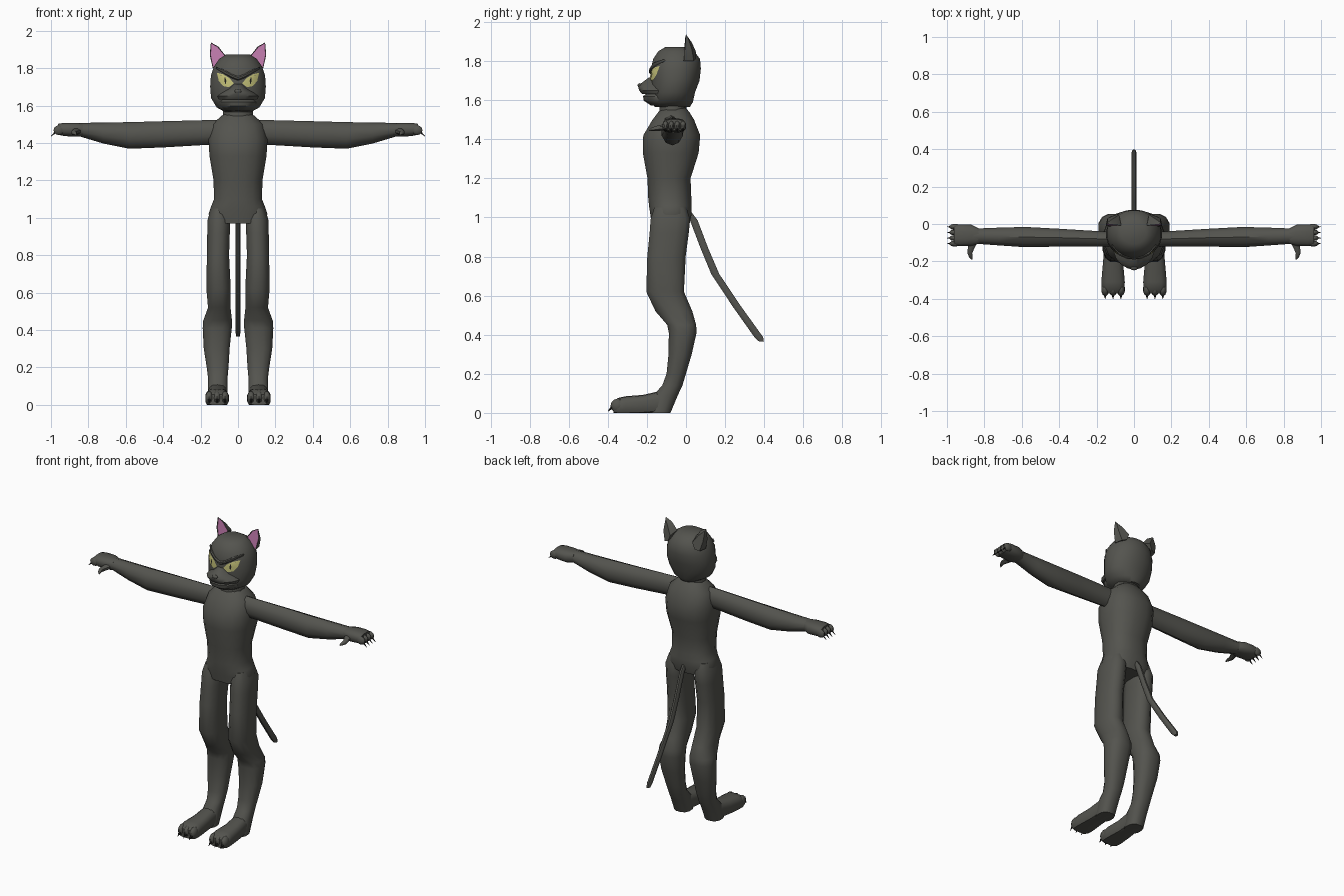
import bpy, bmesh, math
from mathutils import Vector, Matrix
from mathutils.bvhtree import BVHTree

if "Cube" in bpy.data.objects:
    bpy.data.objects.remove(bpy.data.objects["Cube"])


def material(name, r, g, b):
    m = bpy.data.materials.new(name)
    m.diffuse_color = (r, g, b, 1)
    m.use_nodes = True
    m.node_tree.nodes["Principled BSDF"].inputs["Base Color"].default_value = m.diffuse_color
    return m


FUR = material("charcoal fur", 0.088, 0.088, 0.077)
PINK = material("ear pink", 0.54, 0.20, 0.42)
YELLOW = material("eye yellow", 0.58, 0.56, 0.20)
BLACK = material("claw black", 0.015, 0.015, 0.014)


def finish(name, bm, mats=(FUR,), mirror=False, angle=42, recalc=True):
    if recalc:
        bmesh.ops.recalc_face_normals(bm, faces=bm.faces[:])
    me = bpy.data.meshes.new(name)
    bm.to_mesh(me)
    bm.free()
    for m in mats:
        me.materials.append(m)
    me.shade_smooth()
    me.set_sharp_from_angle(angle=math.radians(angle))
    ob = bpy.data.objects.new(name, me)
    bpy.context.collection.objects.link(ob)
    if mirror:
        ob.modifiers.new("mirror", 'MIRROR').use_clip = False
    return ob


def sgn_pow(v, p):
    return math.copysign(abs(v) ** p, v)


def bridge(bm, loops):
    """Skin a list of equal point loops and cap both ends."""
    rows = [[bm.verts.new(p) for p in lp] for lp in loops]
    n = len(rows[0])
    for a, b in zip(rows, rows[1:]):
        for i in range(n):
            bm.faces.new((a[i], a[(i + 1) % n], b[(i + 1) % n], b[i]))
    return bm.faces.new(rows[0]), bm.faces.new(rows[-1])


def loft_mesh(rings, axis='z', n=12, e=2.3):
    """Rings are (x, y, z, half width a, half width b) across the axis."""
    ia, ib = {'x': (1, 2), 'y': (0, 2), 'z': (0, 1)}[axis]
    loops = []
    for x, y, z, a, b in rings:
        lp = []
        for k in range(n):
            t = 2 * math.pi * (k + 0.5) / n
            p = Vector((x, y, z))
            p[ia] += a * sgn_pow(math.cos(t), 2 / e)
            p[ib] += b * sgn_pow(math.sin(t), 2 / e)
            p.z = max(p.z, 0)
            lp.append(p)
        loops.append(lp)
    bm = bmesh.new()
    bridge(bm, loops)
    return bm


def loft(name, rings, axis='z', n=12, e=2.3, mirror=False):
    return finish(name, loft_mesh(rings, axis, n, e), mirror=mirror)


def blobs(name, items):
    bm = bmesh.new()
    for c, r in items:
        mat = Matrix.Translation(c) @ Matrix.Diagonal((*r, 1))
        bmesh.ops.create_uvsphere(bm, u_segments=10, v_segments=6, radius=1, matrix=mat)
    return finish(name, bm, mirror=True)


def spikes(name, items, r):
    bm = bmesh.new()
    for a, b in items:
        a, b = Vector(a), Vector(b)
        d = b - a
        mat = Matrix.Translation((a + b) / 2) @ d.to_track_quat('Z', 'Y').to_matrix().to_4x4()
        bmesh.ops.create_cone(bm, cap_ends=True, segments=6, radius1=r, radius2=0.001,
                              depth=d.length, matrix=mat)
    return finish(name, bm, (BLACK,), mirror=True)


# Torso and neck
loft("torso", [(0, -.08, .97, .145, .098), (0, -.077, 1.02, .16, .108), (0, -.08, 1.06, .146, .111),
               (0, -.083, 1.10, .13, .112), (0, -.087, 1.20, .133, .112), (0, -.078, 1.33, .155, .145),
               (0, -.073, 1.42, .16, .148), (0, -.065, 1.50, .14, .108), (0, -.062, 1.54, .095, .08),
               (0, -.06, 1.56, .07, .06)], n=16, e=2.4)
loft("neck", [(0, -.067, 1.51, .085, .075), (0, -.067, 1.60, .08, .068)], n=12, e=2)

# Skull, kept as a mesh so the eyes can be laid on it
skull = loft_mesh([(0, -.07, 1.565, .07, .09), (0, -.072, 1.59, .115, .108), (0, -.065, 1.64, .145, .112),
                   (0, -.055, 1.70, .15, .125), (0, -.052, 1.76, .146, .129), (0, -.048, 1.81, .129, .121),
                   (0, -.05, 1.85, .10, .093), (0, -.05, 1.872, .066, .056)], n=24, e=2.1)
skull.normal_update()
surface = BVHTree.FromBMesh(skull)
finish("head", skull)

# Muzzle: upper lip, lower jaw and nose
loft("muzzle", [(0, -.12, 1.631, .104, .104), (0, -.12, 1.65, .112, .12), (0, -.12, 1.67, .088, .125),
                (0, -.12, 1.688, .055, .108), (0, -.13, 1.715, .03, .062)], n=18, e=2.1)
loft("jaw", [(0, -.10, 1.573, .075, .08), (0, -.11, 1.598, .10, .106), (0, -.12, 1.62, .10, .10),
             (0, -.12, 1.633, .09, .083)], n=18, e=2.1)
bm = bmesh.new()
bmesh.ops.create_uvsphere(bm, u_segments=8, v_segments=6, radius=1,
                          matrix=Matrix.Translation((0, -.236, 1.676)) @ Matrix.Diagonal((.02, .012, .011, 1)))
finish("nose", bm)

# Slanted brow ridges
loft("brow", [(0, -.178, 1.745, .012, .012), (.035, -.175, 1.758, .013, .012), (.08, -.155, 1.785, .014, .012),
              (.118, -.115, 1.803, .008, .006)], axis='x', n=8, e=2, mirror=True)


def eye_plate(name, outline, lift, mat):
    """Thin plate that follows the skull."""
    bm = bmesh.new()
    cx = sum(p[0] for p in outline) / len(outline)
    cz = sum(p[1] for p in outline) / len(outline)

    def vert(x, z):
        hit = surface.ray_cast(Vector((x, -1, z)), Vector((0, 1, 0)))[0]
        return bm.verts.new((x, hit.y - lift, z))
    rows = [[vert(cx + (x - cx) * t, cz + (z - cz) * t) for x, z in outline] for t in (1, .5)]
    mid, n = vert(cx, cz), len(outline)
    for i in range(n):
        j = (i + 1) % n
        bm.faces.new((rows[0][i], rows[0][j], rows[1][j], rows[1][i]))
        bm.faces.new((rows[1][i], rows[1][j], mid))
    bm.normal_update()
    bmesh.ops.reverse_faces(bm, faces=[f for f in bm.faces if f.normal.y > 0])
    finish(name, bm, (mat,), mirror=True, recalc=False)


# Angry almond eyes with slit pupils
eye_plate("eye", [(.022, 1.718), (.048, 1.698), (.08, 1.704), (.103, 1.732), (.113, 1.775),
                  (.08, 1.767), (.045, 1.746)], .005, YELLOW)
eye_plate("pupil", [(.066, 1.712), (.073, 1.732), (.07, 1.755), (.062, 1.732)], .008, BLACK)

# Ears: pointed shells with a pink hollow in front
bm = bmesh.new()
front = [(.145, .0, 1.937), (.105, -.005, 1.915), (.068, -.008, 1.868), (.095, -.015, 1.82),
         (.135, -.012, 1.80), (.151, -.005, 1.87)]
back = [(.142, .008, 1.925), (.11, .03, 1.895), (.08, .05, 1.85), (.095, .05, 1.81),
        (.125, .04, 1.80), (.142, .03, 1.86)]
hollow, _ = bridge(bm, [front, back])
bmesh.ops.recalc_face_normals(bm, faces=bm.faces[:])
bmesh.ops.inset_individual(bm, faces=[hollow], thickness=.004, depth=-.004)
hollow.material_index = 1
finish("ear", bm, (FUR, PINK), mirror=True, angle=35)

# Arms and hands
loft("arm", [(.09, -.08, 1.457, .045, .066), (.16, -.08, 1.456, .042, .066), (.40, -.073, 1.446, .05, .07),
             (.58, -.07, 1.44, .057, .071), (.72, -.067, 1.453, .05, .056), (.84, -.065, 1.47, .043, .037),
             (.88, -.063, 1.47, .05, .036)], axis='x', n=10, e=2, mirror=True)
loft("hand", [(.83, -.065, 1.47, .042, .034), (.87, -.06, 1.47, .058, .038), (.93, -.06, 1.472, .059, .036),
              (.962, -.06, 1.473, .055, .03)], axis='x', n=12, e=2.6, mirror=True)
finger_y = [-.105, -.075, -.045, -.015]
blobs("fingers", [((.958, y, 1.468), (.03, .016, .026)) for y in finger_y])
spikes("finger_claws", [((.975, y, 1.458), (1.0, y, 1.435)) for y in finger_y], .006)
loft("thumb", [(.86, -.09, 1.465, .03, .018), (.868, -.12, 1.46, .021, .017), (.878, -.155, 1.455, .014, .014),
               (.872, -.178, 1.45, .01, .009), (.866, -.19, 1.444, .003, .003)], axis='y', n=8, e=2, mirror=True)

# Digitigrade legs
loft("leg", [(.10, -.08, 1.05, .045, .085), (.102, -.08, .99, .062, .104), (.104, -.086, .92, .062, .103),
             (.107, -.10, .80, .061, .101), (.104, -.107, .62, .067, .099), (.10, -.062, .52, .062, .097),
             (.109, -.022, .45, .079, .076), (.111, -.017, .41, .08, .073), (.114, -.03, .30, .071, .061),
             (.109, -.05, .20, .06, .051), (.108, -.07, .14, .053, .053), (.109, -.105, .09, .054, .065),
             (.11, -.135, .0, .052, .057)], n=12, e=2.4, mirror=True)

# Feet with three toes each
loft("foot", [(.11, -.10, .05, .048, .06), (.11, -.15, .05, .052, .058), (.112, -.22, .04, .056, .052),
              (.112, -.31, .035, .064, .05), (.112, -.35, .03, .062, .046), (.112, -.372, .026, .054, .03)],
     axis='y', n=14, e=2.8, mirror=True)
toe_x = [.07, .112, .154]
blobs("toes", [((x, -.35, .037), (.022, .036, .036)) for x in toe_x])
spikes("toe_claws", [((x, -.376, .03), (x, -.40, .008)) for x in toe_x], .009)

# Tail
loft("tail", [(0, .0, 1.04, .013, .02), (0, .04, .985, .013, .021), (0, .095, .84, .014, .021),
              (0, .15, .71, .014, .022), (0, .26, .545, .014, .023), (0, .372, .388, .014, .024),
              (0, .386, .365, .011, .013)], n=8, e=2.2)
